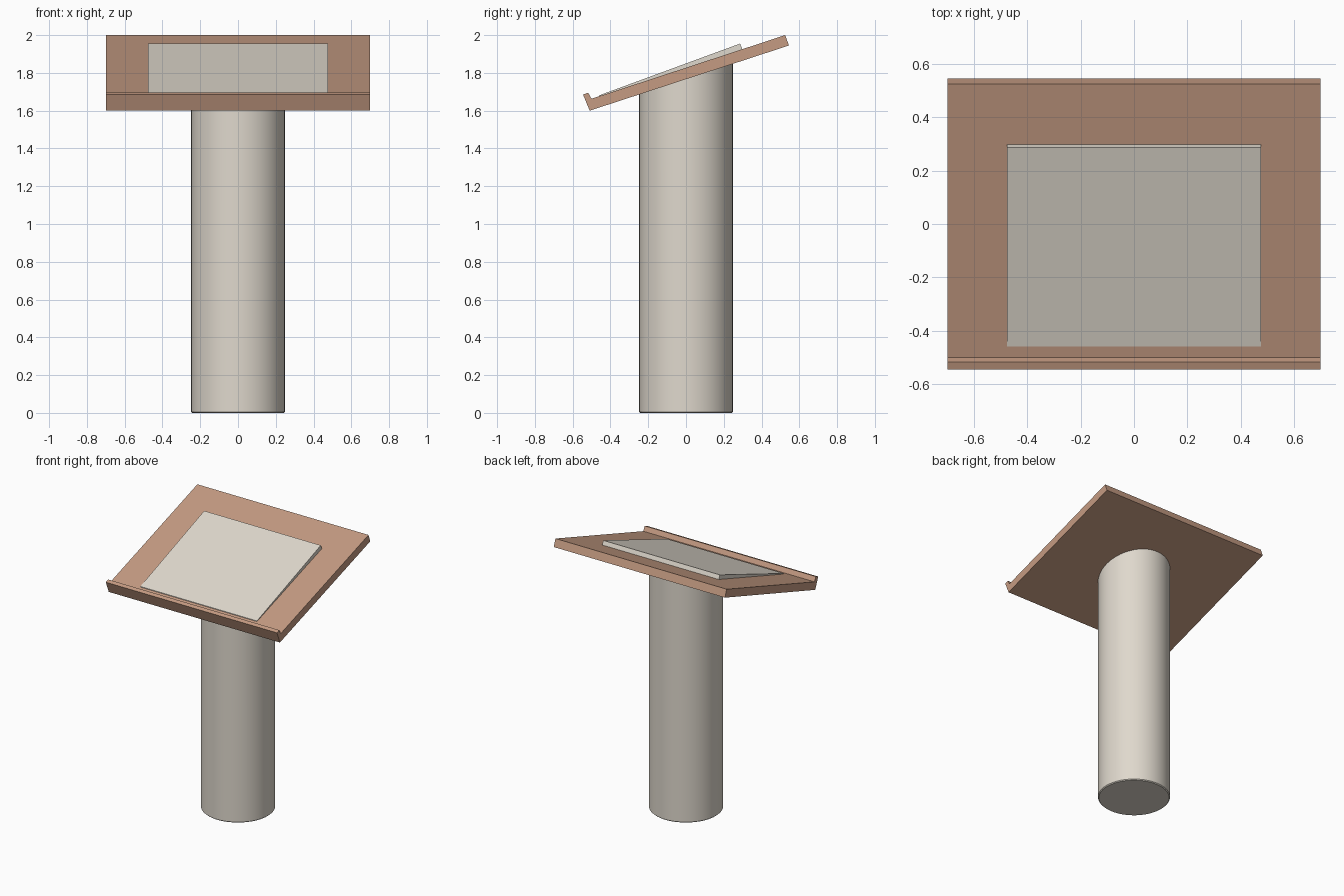
import bpy, bmesh

if "Cube" in bpy.data.objects:
    bpy.data.objects.remove(bpy.data.objects["Cube"])


def material(name, color):
    m = bpy.data.materials.new(name)
    m.diffuse_color = (*color, 1.0)
    m.use_nodes = True
    m.node_tree.nodes["Principled BSDF"].inputs["Base Color"].default_value = m.diffuse_color
    return m


wood = material("warm wood", (0.56, 0.33, 0.225))
off_white = material("off white", (0.74, 0.69, 0.61))


def add_object(name, bm, mat):
    bmesh.ops.recalc_face_normals(bm, faces=bm.faces)
    mesh = bpy.data.meshes.new(name)
    bm.to_mesh(mesh)
    bm.free()
    mesh.materials.append(mat)
    obj = bpy.data.objects.new(name, mesh)
    bpy.context.collection.objects.link(obj)
    return obj


def extrude_profile(name, profile, half_width, mat):
    """Sweep a side profile of (y, z) points across x."""
    bm = bmesh.new()
    face = bm.faces.new([bm.verts.new((-half_width, y, z)) for y, z in profile])
    ext = bmesh.ops.extrude_face_region(bm, geom=[face])["geom"]
    verts = [v for v in ext if isinstance(v, bmesh.types.BMVert)]
    bmesh.ops.translate(bm, verts=verts, vec=(2 * half_width, 0, 0))
    return add_object(name, bm, mat)


# Slanted board with a small lip along its lower edge
FRONT_Y, FRONT_Z, SLOPE = -0.51, 1.60, 0.327
extrude_profile("slanted_board", [
    (FRONT_Y, FRONT_Z), (0.545, 1.945), (0.525, 2.0),
    (-0.50, 1.663), (-0.518, 1.695), (-0.545, 1.685)], 0.70, wood)

# Wedge-shaped sign panel, thin at the front and thicker at the back
extrude_profile("sign_panel", [
    (-0.46, 1.67), (-0.46, 1.681), (0.286, 1.955), (0.301, 1.92)],
    0.477, off_white)

# Round column, its top trimmed to the underside of the board
RADIUS = 0.248
bm = bmesh.new()
bmesh.ops.create_cone(bm, cap_ends=True, segments=64, radius1=RADIUS,
                      radius2=RADIUS, depth=1.0)
for v in bm.verts:
    if v.co.z > 0:
        v.co.z = FRONT_Z + (v.co.y - FRONT_Y) * SLOPE + 0.004
    else:
        v.co.z = 0.0
rim = [e for e in bm.edges if all(v.co.z == 0 for v in e.verts)]
bmesh.ops.bevel(bm, geom=rim, offset=0.006, segments=1, affect='EDGES')
column = add_object("column", bm, off_white)

bpy.context.view_layer.objects.active = column
column.select_set(True)
bpy.ops.object.shade_smooth_by_angle(angle=0.6)
